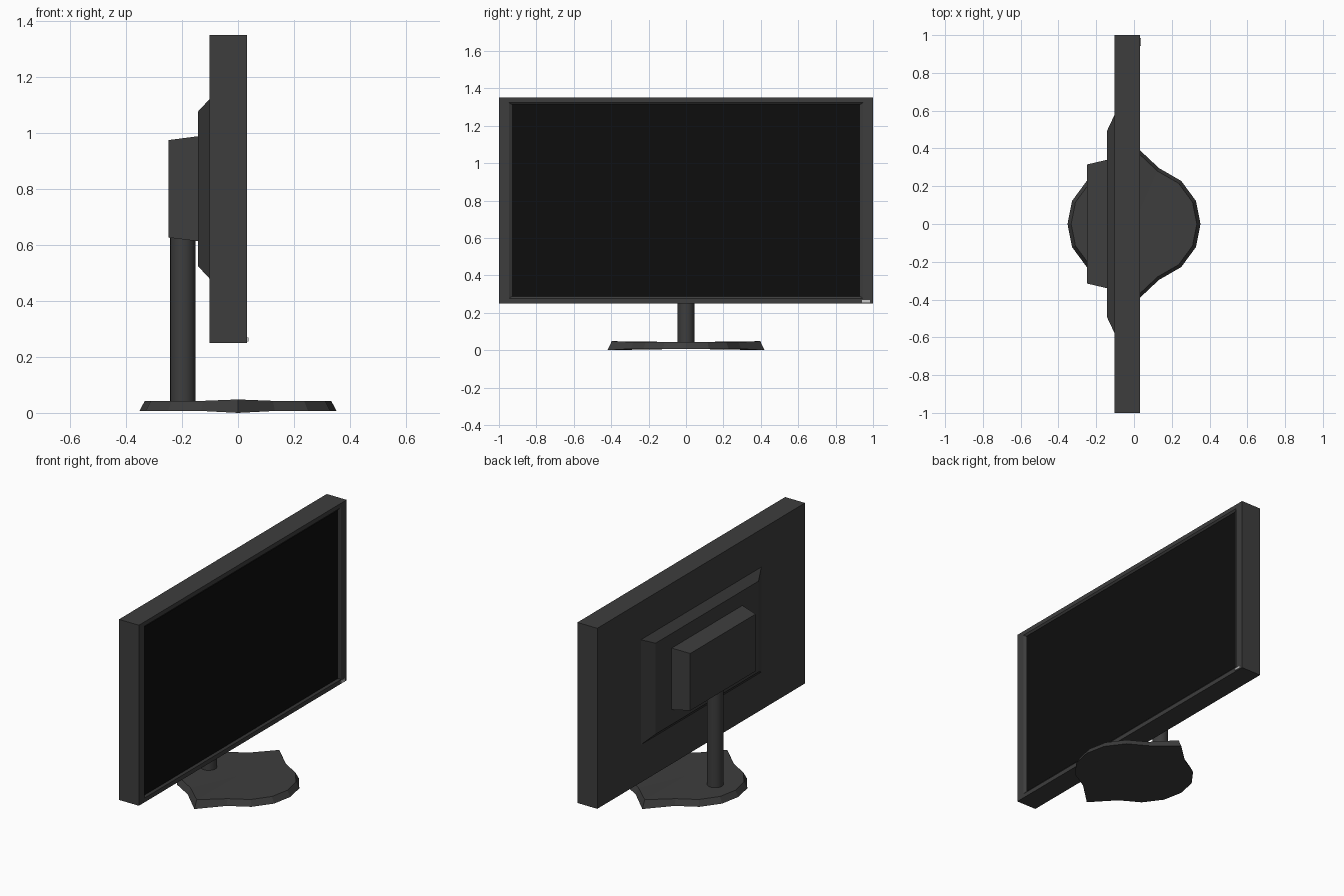
import bpy, bmesh

if "Cube" in bpy.data.objects:
    bpy.data.objects.remove(bpy.data.objects["Cube"])


def material(name, v):
    m = bpy.data.materials.new(name)
    m.diffuse_color = (v, v, v, 1)
    m.use_nodes = True
    m.node_tree.nodes["Principled BSDF"].inputs["Base Color"].default_value = m.diffuse_color
    return m


CASE = material("dark_plastic", 0.047)
BLACK = material("screen_black", 0.004)
LIGHT = material("light_grey", 0.6)


def loft(name, rings, mat, centres=None):
    """Skin a list of closed point rings and cap both ends (fan if a centre is given)."""
    bm = bmesh.new()
    loops = [[bm.verts.new(p) for p in ring] for ring in rings]
    n = len(loops[0])
    for a, b in zip(loops, loops[1:]):
        for i in range(n):
            j = (i + 1) % n
            bm.faces.new((a[i], a[j], b[j], b[i]))
    for k, loop in enumerate((loops[0], loops[-1])):
        if centres:
            c = bm.verts.new(centres[k])
            for i in range(n):
                bm.faces.new((loop[i], loop[(i + 1) % n], c))
        else:
            bm.faces.new(loop)
    bmesh.ops.recalc_face_normals(bm, faces=bm.faces)
    me = bpy.data.meshes.new(name)
    bm.to_mesh(me)
    bm.free()
    me.materials.append(mat)
    ob = bpy.data.objects.new(name, me)
    bpy.context.collection.objects.link(ob)
    return ob


def rect(x, y0, y1, z0, z1):
    return [(x, y0, z0), (x, y1, z0), (x, y1, z1), (x, y0, z1)]


def sym(x, hy, z0, z1):
    return rect(x, -hy, hy, z0, z1)


# Display housing with sloped bezel recess
loft("display_housing", [sym(-0.102, 1, 0.25, 1.35), sym(0.032, 1, 0.25, 1.35),
                         sym(0.032, 0.947, 0.276, 1.324), sym(0.022, 0.93, 0.288, 1.312)], CASE)
# Screen panel just above the recess floor
loft("screen", [sym(0.015, 0.931, 0.287, 1.313), sym(0.023, 0.931, 0.287, 1.313)], BLACK)
# Power light on the lower corner of the bezel
loft("power_light", [rect(0.028, 0.942, 0.984, 0.255, 0.269),
                     rect(0.037, 0.942, 0.984, 0.255, 0.269)], LIGHT)
# Tapered rear panel and stand mount
loft("rear_panel", [sym(-0.102, 0.58, 0.48, 1.12), sym(-0.142, 0.495, 0.523, 1.077)], CASE)
loft("stand_mount", [sym(-0.142, 0.34, 0.613, 0.988), sym(-0.249, 0.315, 0.626, 0.974)], CASE)

# Stand pole
bpy.ops.mesh.primitive_cylinder_add(vertices=24, radius=0.045, depth=0.605,
                                    location=(-0.197, 0, 0.3375))
pole = bpy.context.object
pole.name = "stand_pole"
pole.data.materials.append(CASE)
bpy.ops.object.shade_smooth_by_angle()

# Base plate: one quarter outline mirrored to a full ring with pointed side corners
quarter = [(0.352, 0), (0.328, 0.122), (0.25, 0.228), (0.132, 0.296), (0, 0.42)]
half = quarter + [(-x, y) for x, y in quarter[-2::-1]]
outline = half + [(x, -y) for x, y in half[-2:0:-1]]


def base_ring(scale, z, corner_z):
    return [(x * scale, y * scale, corner_z if x == 0 else z) for x, y in outline]


loft("stand_base", [base_ring(1, 0.007, 0.0), base_ring(0.945, 0.043, 0.048)], CASE,
     centres=[(0, 0, 0.007), (0, 0, 0.043)])
